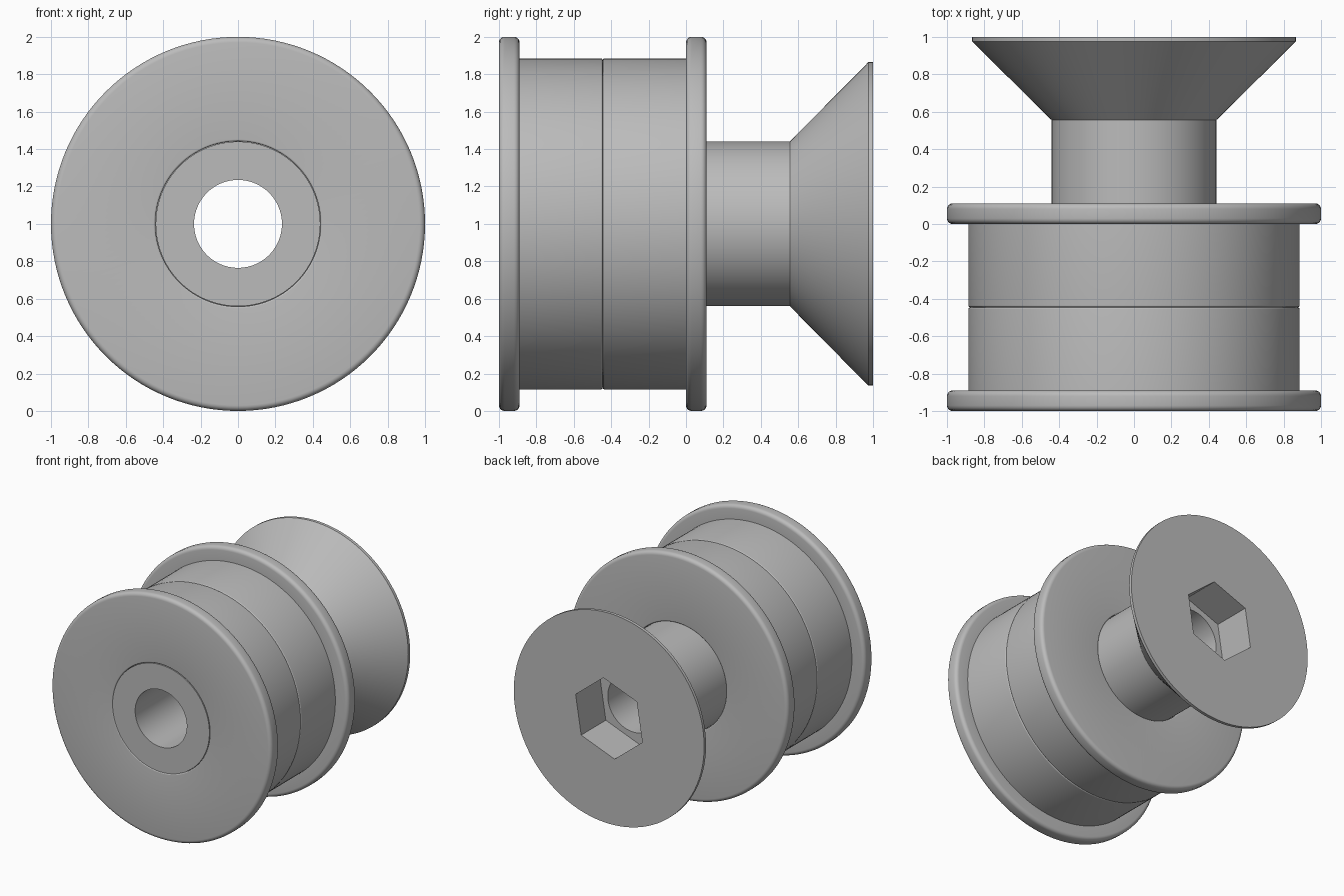
import bpy
import bmesh
from math import cos, sin, pi, radians

if "Cube" in bpy.data.objects:
    bpy.data.objects.remove(bpy.data.objects["Cube"])

AXIS_Z = 1.0

grey = bpy.data.materials.new("plain_grey")
grey.use_nodes = True
colour = (0.5, 0.5, 0.5, 1)
grey.diffuse_color = colour
grey.node_tree.nodes["Principled BSDF"].inputs["Base Color"].default_value = colour


def lathe(name, profile, sides=128, turn=0.0):
    """Spin a closed (radius, y) profile around the horizontal y axis."""
    bm = bmesh.new()
    rings = []
    for i in range(sides):
        a = turn + 2 * pi * i / sides
        rings.append([bm.verts.new((r * cos(a), y, AXIS_Z + r * sin(a)))
                      for r, y in profile])
    n = len(profile)
    for i in range(sides):
        a, b = rings[i], rings[(i + 1) % sides]
        for j in range(n):
            k = (j + 1) % n
            bm.faces.new((a[j], a[k], b[k], b[j]))
    bmesh.ops.recalc_face_normals(bm, faces=bm.faces)
    mesh = bpy.data.meshes.new(name)
    bm.to_mesh(mesh)
    bm.free()
    mesh.materials.append(grey)
    obj = bpy.data.objects.new(name, mesh)
    bpy.context.collection.objects.link(obj)
    return obj


def select(obj):
    bpy.ops.object.select_all(action='DESELECT')
    obj.select_set(True)
    bpy.context.view_layer.objects.active = obj


def smooth(obj):
    select(obj)
    bpy.ops.object.shade_smooth_by_angle(angle=radians(32))


def fillet(r, y, size, start, steps=5):
    """Quarter-circle arc around (r, y), starting at an angle in degrees."""
    return [(r + size * cos(radians(start + 90 * i / steps)),
             y + size * sin(radians(start + 90 * i / steps)))
            for i in range(steps + 1)]


# Two flanged bushings, mirrored about the seam between them
SEAM, END, BORE, BODY = -0.445, 0.555, 0.442, 0.885
FLANGE, ROUND, SMALL = 0.11, 0.03, 0.01
inner = END - FLANGE
half = (fillet(BORE + SMALL, SMALL, SMALL, 180)
        + fillet(BODY - SMALL, SMALL, SMALL, 270)
        + [(BODY, inner)]
        + fillet(1 - ROUND, inner + ROUND, ROUND, 270)
        + fillet(1 - ROUND, END - ROUND, ROUND, 0)
        + fillet(BORE + SMALL, END - SMALL, SMALL, 90))
for name, side in (("back_bushing", 1), ("front_bushing", -1)):
    smooth(lathe(name, [(r, SEAM + side * y) for r, y in half]))

# Hollow stud with a countersunk head
HOLE = 0.235
stud = lathe("countersunk_stud", [
    (HOLE, -1), (0.44, -1), (0.44, 0.555), (0.865, 0.975), (0.865, 1), (HOLE, 1)])

# Hexagonal drive socket cut into the head
cutter = lathe("socket_cutter", [(0.1, 0.68), (0.325, 0.68), (0.325, 1.1), (0.1, 1.1)],
               sides=6, turn=radians(21))
cutter.hide_render = True
cut = stud.modifiers.new("socket", 'BOOLEAN')
cut.operation = 'DIFFERENCE'
cut.solver = 'EXACT'
cut.object = cutter
select(stud)
bpy.ops.object.modifier_apply(modifier=cut.name)
bpy.data.objects.remove(cutter)
smooth(stud)
